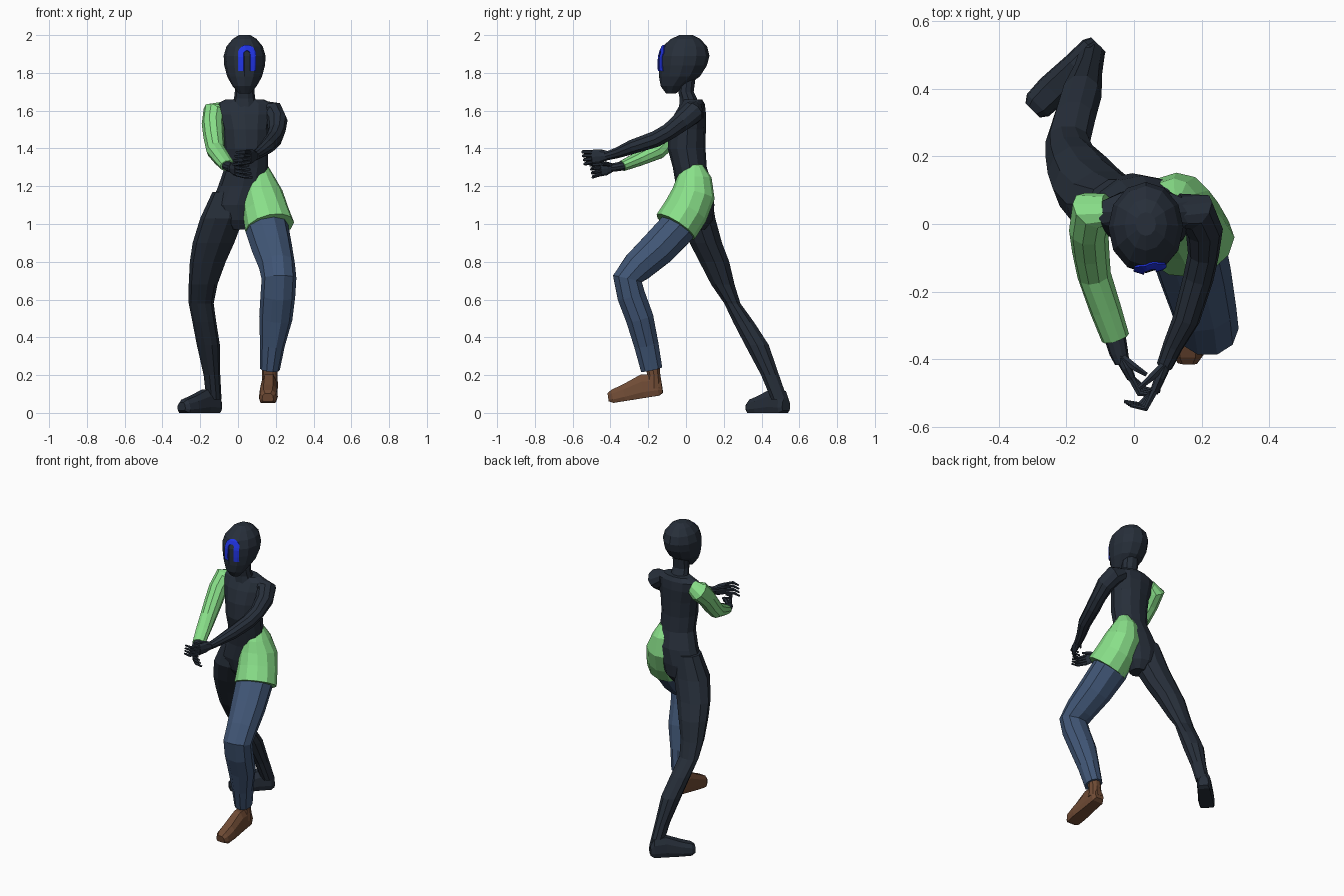
import bpy, bmesh, math
from mathutils import Vector, Matrix
from mathutils.bvhtree import BVHTree

if "Cube" in bpy.data.objects:
    bpy.data.objects.remove(bpy.data.objects["Cube"])


def material(name, rgb):
    m = bpy.data.materials.new(name)
    m.diffuse_color = (*rgb, 1)
    m.use_nodes = True
    m.node_tree.nodes["Principled BSDF"].inputs["Base Color"].default_value = m.diffuse_color
    return m


DARK = material("dark_navy", (0.02, 0.028, 0.042))
GREEN = material("light_green", (0.25, 0.74, 0.25))
DENIM = material("denim_blue", (0.052, 0.093, 0.18))
BROWN = material("brown_leather", (0.16, 0.07, 0.035))
BLUE = material("bright_blue", (0.015, 0.035, 0.8))


def finish(name, bm, mat):
    bmesh.ops.recalc_face_normals(bm, faces=bm.faces[:])
    me = bpy.data.meshes.new(name)
    bm.to_mesh(me)
    bm.free()
    me.materials.append(mat)
    ob = bpy.data.objects.new(name, me)
    bpy.context.collection.objects.link(ob)
    return ob


def skin(bm, rings):
    """Join rings of points with quads and close both ends."""
    loops = [[bm.verts.new(p) for p in r] for r in rings]
    n = len(loops[0])
    for a, b in zip(loops, loops[1:]):
        for i in range(n):
            bm.faces.new((a[i], a[(i + 1) % n], b[(i + 1) % n], b[i]))
    bm.faces.new(loops[0])
    bm.faces.new(loops[-1])


def add_tube(bm, rings, n=10, ref=(1, 0, 0), level=False):
    """Rings are x, y, z, radius along ref, other radius; level keeps them horizontal."""
    pts = [Vector(r[:3]) for r in rings]
    out = []
    for i, r in enumerate(rings):
        t = (pts[min(i + 1, len(pts) - 1)] - pts[max(i - 1, 0)]).normalized()
        if level:
            t = Vector((0, 0, 1))
        u = Vector(ref)
        u = (u - t * u.dot(t)).normalized()
        v = t.cross(u)
        out.append([pts[i] + u * r[3] * math.cos(k * math.tau / n)
                    + v * r[-1] * math.sin(k * math.tau / n) for k in range(n)])
    skin(bm, out)


def tube(name, mat, rings, **kw):
    bm = bmesh.new()
    add_tube(bm, rings, **kw)
    return finish(name, bm, mat)


# Head, neck and torso
head = tube("head", DARK, [
    (.035, -.08, 1.69, .03, .025), (.035, -.068, 1.73, .064, .066),
    (.035, -.035, 1.78, .092, .108), (.035, -.017, 1.84, .108, .128),
    (.035, -.01, 1.89, .111, .134), (.035, -.006, 1.94, .096, .118),
    (.035, -.002, 1.98, .063, .077), (.035, 0, 2.0, .03, .035)], n=12, level=True)
tube("neck", DARK, [(.035, .02, 1.61, .075, .06), (.035, .012, 1.665, .056, .048),
                    (.035, .0, 1.7, .052, .043), (.035, .005, 1.79, .052, .05)], level=True)
tube("torso", DARK, [
    (.01, .05, .97, .05, .05), (0, .055, 1.02, .1, .085), (-.005, .05, 1.1, .14, .1),
    (.025, .045, 1.2, .13, .098), (.045, .02, 1.3, .115, .09), (.043, .003, 1.4, .117, .1),
    (.04, .008, 1.5, .125, .097), (.035, .022, 1.58, .145, .084),
    (.035, .035, 1.635, .15, .065), (.035, .035, 1.66, .1, .05)], n=12, level=True)

# Face mark: an arch plate laid on the front of the head
tree = BVHTree.FromPolygons([v.co for v in head.data.vertices],
                            [p.vertices[:] for p in head.data.polygons])
CX, CZ = .047, 1.9
path = [(-1, 0, 1.81 + .015 * i) for i in range(6)]
path += [(-math.cos(a), math.sin(a), CZ) for a in (math.pi * i / 12 for i in range(13))]
path += [(1, 0, 1.885 - .015 * i) for i in range(6)]
bm = bmesh.new()
rows = []
for dx, dz, z0 in path:
    row = []
    for r in (.017, .024, .031, .038, .047):
        x, z = CX + dx * r, z0 + dz * r
        hit = tree.ray_cast(Vector((x, -1, z)), Vector((0, 1, 0)))[0]
        row.append(bm.verts.new((x, hit.y - .004, z)))
    rows.append(row)
for a, b in zip(rows, rows[1:]):
    for i in range(4):
        bm.faces.new((a[i], a[i + 1], b[i + 1], b[i]))
mark = finish("face_mark", bm, BLUE)
thick = mark.modifiers.new("thickness", 'SOLIDIFY')
thick.thickness, thick.offset = .006, 0

# Arms
tube("bare_arm", DARK, [
    (.13, .04, 1.605, .05), (.185, .035, 1.59, .062), (.208, -.02, 1.545, .055),
    (.205, -.09, 1.49, .046), (.19, -.16, 1.45, .045), (.155, -.28, 1.41, .04),
    (.115, -.36, 1.378, .03), (.09, -.42, 1.36, .024)])
tube("sleeve", GREEN, [
    (-.08, .045, 1.605, .045), (-.125, .04, 1.59, .064), (-.134, -.02, 1.53, .058),
    (-.128, -.08, 1.46, .055), (-.118, -.15, 1.39, .05), (-.085, -.25, 1.345, .047, .04),
    (-.055, -.336, 1.308, .042, .03)])
tube("forearm", DARK, [(-.062, -.31, 1.312, .034, .026), (-.045, -.38, 1.3, .028, .024),
                       (-.035, -.41, 1.296, .022)])


def hand(name, wrist, knuckle, mid, tip, inward):
    """Palm with four stacked curling fingers and a thumb."""
    w, k, m, t = map(Vector, (wrist, knuckle, mid, tip))
    bm = bmesh.new()
    c = w.lerp(k, .5)
    add_tube(bm, [(*w, .018, .022), (*c, .016, .036), (*k, .013, .038)], n=8)
    for i in range(4):
        s = i - 1.5
        up = Vector((0, 0, s * .018))
        fan = Vector((-inward * .006 * s, -.004 * s, s * .021))
        add_tube(bm, [(*(k + up), .011), (*(m + fan), .0095), (*(t + fan), .006)], n=6,
                 ref=(0, 0, 1))
    top = Vector((0, 0, .025))
    add_tube(bm, [(*(w + top * .4), .013), (*(c + top + Vector((inward * .025, 0, 0))), .012),
                  (*(k + top + Vector((inward * .045, .01, 0))), .007)], n=6, ref=(0, 0, 1))
    finish(name, bm, DARK)


hand("hand_upper", (.095, -.41, 1.362), (.06, -.495, 1.355), (.025, -.54, 1.35),
     (-.02, -.53, 1.348), -1)
hand("hand_lower", (-.04, -.39, 1.298), (-.008, -.455, 1.29), (.025, -.495, 1.283),
     (.068, -.5, 1.278), 1)

# Hip cover flaring to an open hem over the stepping leg
tube("hip_cover", GREEN, [
    (.12, .045, 1.315, .035, .042), (.117, .045, 1.25, .075, .09),
    (.125, .04, 1.16, .112, .115), (.145, .0, 1.07, .122, .12),
    (.168, -.055, .985, .132, .12)], n=12)

# Stepping leg
tube("trouser_leg", DENIM, [
    (.14, .01, 1.06, .1), (.152, -.045, .98, .116, .103), (.18, -.15, .87, .108, .1),
    (.207, -.255, .775, .096, .088), (.217, -.31, .71, .092, .082),
    (.211, -.29, .62, .092, .078), (.2, -.245, .5, .088, .077),
    (.182, -.21, .36, .066, .068), (.168, -.182, .23, .053, .06)])
# Trailing leg
tube("trailing_leg", DARK, [
    (-.05, .055, 1.17, .085, .08), (-.085, .06, 1.03, .115, .1), (-.13, .105, .9, .11, .09),
    (-.16, .15, .8, .095, .083), (-.185, .195, .68, .076, .065), (-.195, .245, .58, .066, .045),
    (-.178, .305, .48, .063, .058), (-.157, .375, .36, .061, .066),
    (-.138, .445, .2, .044, .05), (-.127, .495, .07, .04, .045)], level=True)


def foot(name, mat, heel, yaw, pitch, length):
    """Heel-to-toe loft with a flat sole, pointing to -y before turning."""
    prof = [(0, .03, .012, .075), (.08, .042, 0, .115), (.35, .044, 0, .125),
            (.7, .05, 0, .088), (.92, .046, 0, .07), (1, .03, .012, .055)]
    turn = (Matrix.Translation(heel) @ Matrix.Rotation(yaw, 4, 'Z')
            @ Matrix.Rotation(pitch, 4, 'X'))
    rings = []
    for s, w, lo, hi in prof:
        h = hi - lo
        half = [(w * .85, lo), (w, lo + h * .25), (w * .9, lo + h * .7), (w * .5, hi)]
        sect = half + [(-x, z) for x, z in reversed(half)]
        rings.append([turn @ Vector((x, -s * length, z)) for x, z in sect])
    bm = bmesh.new()
    skin(bm, rings)
    finish(name, bm, mat)


foot("bare_foot", DARK, (-.105, .53, 0), math.radians(-45), 0, .275)
foot("shoe", BROWN, (.168, -.12, .095), math.radians(-2), math.radians(9), .29)
tube("shoe_ankle", BROWN, [(.168, -.178, .25, .04), (.168, -.17, .2, .04, .036),
                           (.168, -.17, .13, .045, .048)], level=True)
